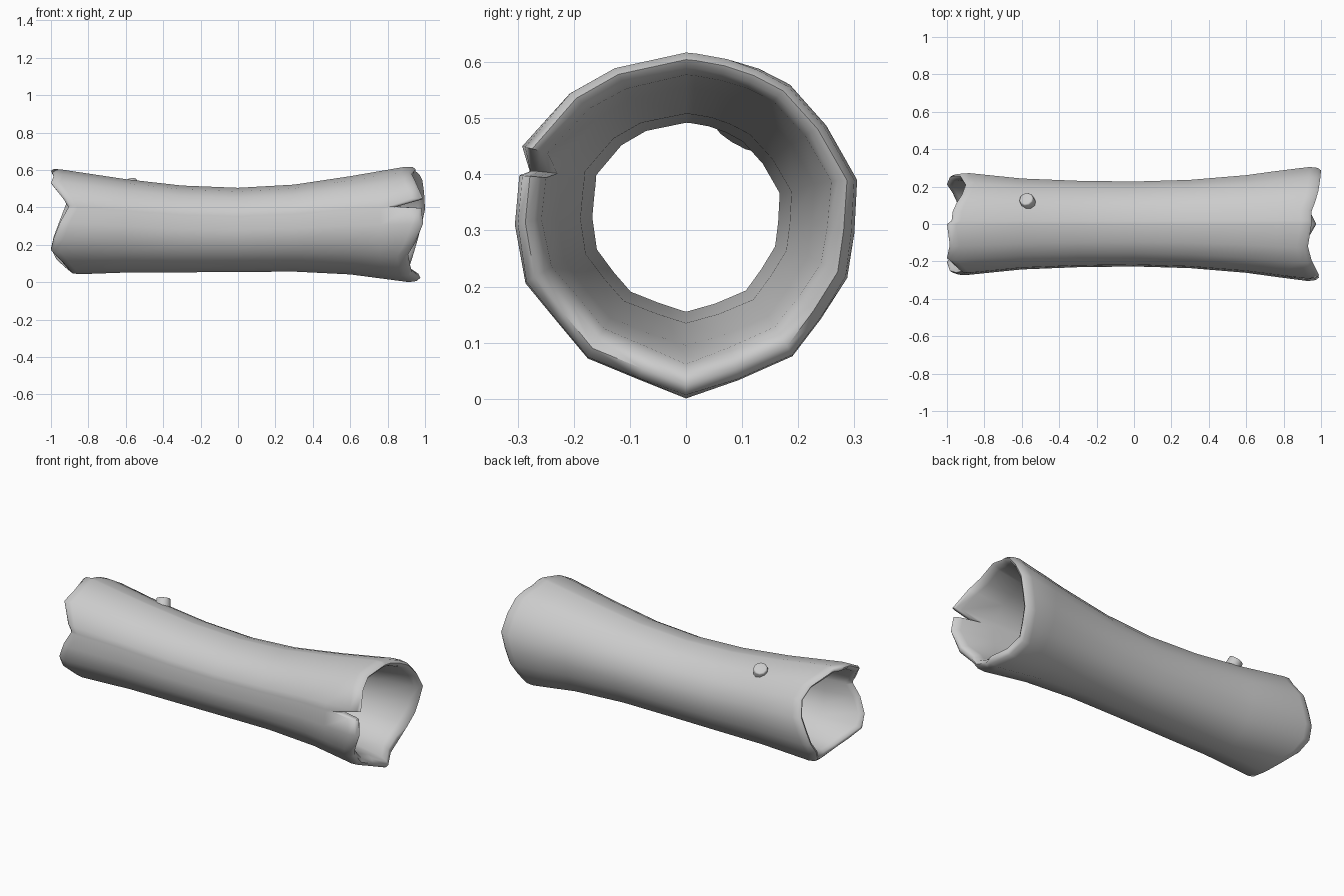
import bpy, bmesh
from mathutils import Vector

if "Cube" in bpy.data.objects:
    bpy.data.objects.remove(bpy.data.objects["Cube"])

# Outline of the trunk around its axis: y, z, left tip x, right tip x
COLS = [(0, .622, -1.0, .95), (.02, .620, -.975, .95), (.075, .61, -.97, .95),
        (.13, .59, -.95, .97), (.185, .56, -.92, .985), (.25, .487, -.90, .995),
        (.305, .39, -.93, 1.0), (.30, .295, -.96, .98), (.29, .215, -.985, .96),
        (.245, .14, -1.0, .94), (.195, .07, -.97, .92), (.095, .027, -.93, .93),
        (0, .0, -.90, .975), (-.085, .028, -.92, .93), (-.18, .066, -.95, .92),
        (-.235, .13, -1.0, .91), (-.29, .205, -.985, .95), (-.305, .31, -.95, .99),
        (-.297, .398, -.91, .98), (-.295, .412, -.91, .85), (-.292, .45, -.93, .99),
        (-.21, .548, -1.0, .95), (-.13, .595, -.985, .93)]

# Lengthwise profiles: x, half width, bottom z, top z
OUTER = [(-1, .28, .045, .612), (-.88, .272, .042, .592), (-.6, .243, .052, .551),
         (-.3, .231, .053, .517), (0, .227, .055, .505), (.3, .236, .057, .522),
         (.6, .261, .042, .567), (.92, .305, .0, .622), (1, .305, .0, .622)]
INNER = [(-1, .245, .08, .575), (-.75, .215, .105, .54), (-.4, .18, .14, .505),
         (0, .167, .155, .492), (.4, .188, .135, .508), (.75, .228, .095, .555),
         (1, .265, .05, .59)]


def profile(table, x):
    x = max(-1, min(1, x))
    for a, b in zip(table, table[1:]):
        if x <= b[0]:
            t = (x - a[0]) / (b[0] - a[0])
            return [a[i] + (b[i] - a[i]) * t for i in (1, 2, 3)]


def column(y, z, left, right):
    """Closed loop along the outside, over the right rim, back inside, over the left rim."""
    u, v = y / .305, (z - .311) / .311

    def point(x, mix):
        o, n = profile(OUTER, x), profile(INNER, x)
        w, lo, hi = [a + (b - a) * mix for a, b in zip(o, n)]
        return Vector((x, u * w, (lo + hi) / 2 + v * (hi - lo) / 2))

    mids = [-.6, -.3, 0, .3, .6]
    outside = [(left + .05, 0)] + [(x, 0) for x in mids] + [(.76, 0), (right - .06, 0)]
    rim_r = [(right - .018, .12), (right, .45), (right - .01, .8)]
    inside = [(right - .04, 1)] + [(x, 1) for x in (.75, .4, 0, -.4, -.75)] + [(left + .03, 1)]
    rim_l = [(left + .006, .8), (left, .45), (left + .015, .12)]
    return [point(*p) for p in outside + rim_r + inside + rim_l]


def make_object(name, bm, angle):
    bmesh.ops.recalc_face_normals(bm, faces=bm.faces)
    mesh = bpy.data.meshes.new(name)
    bm.to_mesh(mesh)
    bm.free()
    ob = bpy.data.objects.new(name, mesh)
    bpy.context.collection.objects.link(ob)
    bpy.ops.object.select_all(action='DESELECT')
    ob.select_set(True)
    bpy.context.view_layer.objects.active = ob
    bpy.ops.object.shade_smooth_by_angle(angle=angle)
    return ob


# Hollow trunk with broken ends and a split in the right rim
bm = bmesh.new()
loops = [[bm.verts.new(p) for p in column(*c)] for c in COLS]
for i, a in enumerate(loops):
    b = loops[(i + 1) % len(loops)]
    for j in range(len(a)):
        k = (j + 1) % len(a)
        bm.faces.new((a[j], a[k], b[k], b[j]))
make_object("hollow_trunk", bm, 1.2)

# Cut branch stub on the back of the trunk
bm = bmesh.new()
bmesh.ops.create_cone(bm, cap_ends=True, segments=10, radius1=.045, radius2=.038, depth=.09)
top = [e for e in bm.edges if all(v.co.z > 0 for v in e.verts)]
bmesh.ops.bevel(bm, geom=top, offset=.007, segments=2, affect='EDGES', profile=.5)
stub = make_object("branch_stub", bm, .9)
axis = Vector((-.25, .5, .85)).normalized()
stub.rotation_mode = 'QUATERNION'
stub.rotation_quaternion = axis.to_track_quat('Z', 'Y')
stub.location = Vector((-.577, .135, .54)) - axis * .045
